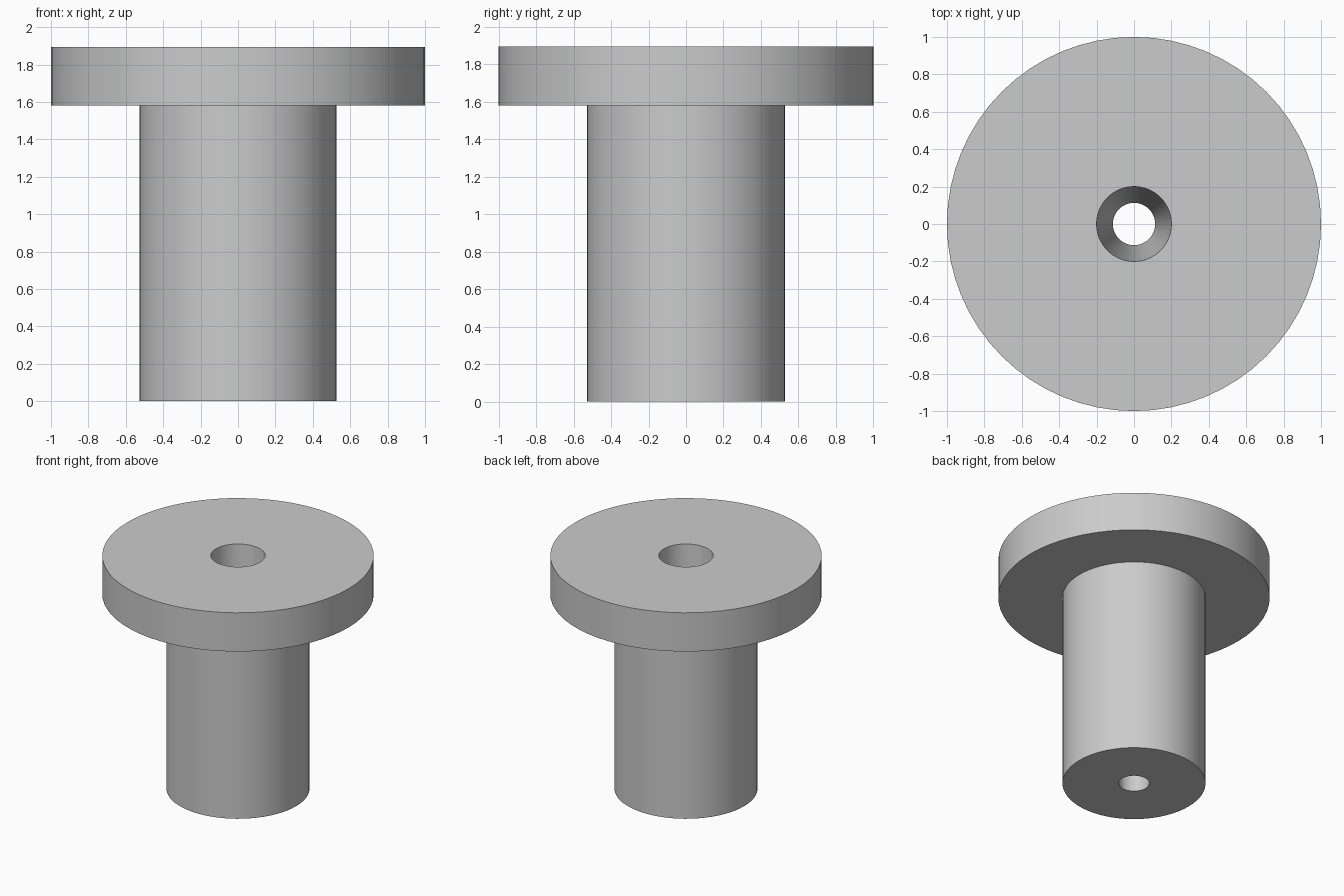
import bpy
import bmesh
import math

cube = bpy.data.objects.get("Cube")
if cube:
    bpy.data.objects.remove(cube, do_unlink=True)

SIDES = 64
HEAD_R, SHAFT_R = 1.0, 0.527
HOLE_TOP_R, HOLE_BOTTOM_R = 0.2, 0.113
HEAD_Z, TOP_Z = 1.58, 1.895

# Plain grey material
grey = bpy.data.materials.new("plain_grey")
grey.use_nodes = True
colour = (0.6, 0.6, 0.6, 1.0)
grey.diffuse_color = colour
grey.node_tree.nodes["Principled BSDF"].inputs["Base Color"].default_value = colour


def lathe(name, profile, material):
    """Revolve a closed (radius, height) profile about the z axis."""
    bm = bmesh.new()
    verts = [bm.verts.new((r, 0, z)) for r, z in profile]
    edges = [bm.edges.new((a, b)) for a, b in zip(verts, verts[1:] + verts[:1])]
    bmesh.ops.spin(bm, geom=verts + edges, cent=(0, 0, 0), axis=(0, 0, 1),
                   angle=math.tau, steps=SIDES, use_merge=True)
    bmesh.ops.remove_doubles(bm, verts=bm.verts[:], dist=0.0001)
    bmesh.ops.recalc_face_normals(bm, faces=bm.faces[:])
    mesh = bpy.data.meshes.new(name)
    bm.to_mesh(mesh)
    bm.free()
    mesh.materials.append(material)
    obj = bpy.data.objects.new(name, mesh)
    bpy.context.collection.objects.link(obj)
    bpy.ops.object.select_all(action="DESELECT")
    obj.select_set(True)
    bpy.context.view_layer.objects.active = obj
    bpy.ops.object.shade_smooth_by_angle(angle=math.radians(30))
    return obj


# Round shaft with a wide flat head and a tapered hole right through
lathe("flanged_shaft", [
    (HOLE_BOTTOM_R, 0),
    (SHAFT_R, 0),
    (SHAFT_R, HEAD_Z),
    (HEAD_R, HEAD_Z),
    (HEAD_R, TOP_Z),
    (HOLE_TOP_R, TOP_Z),
], grey)
